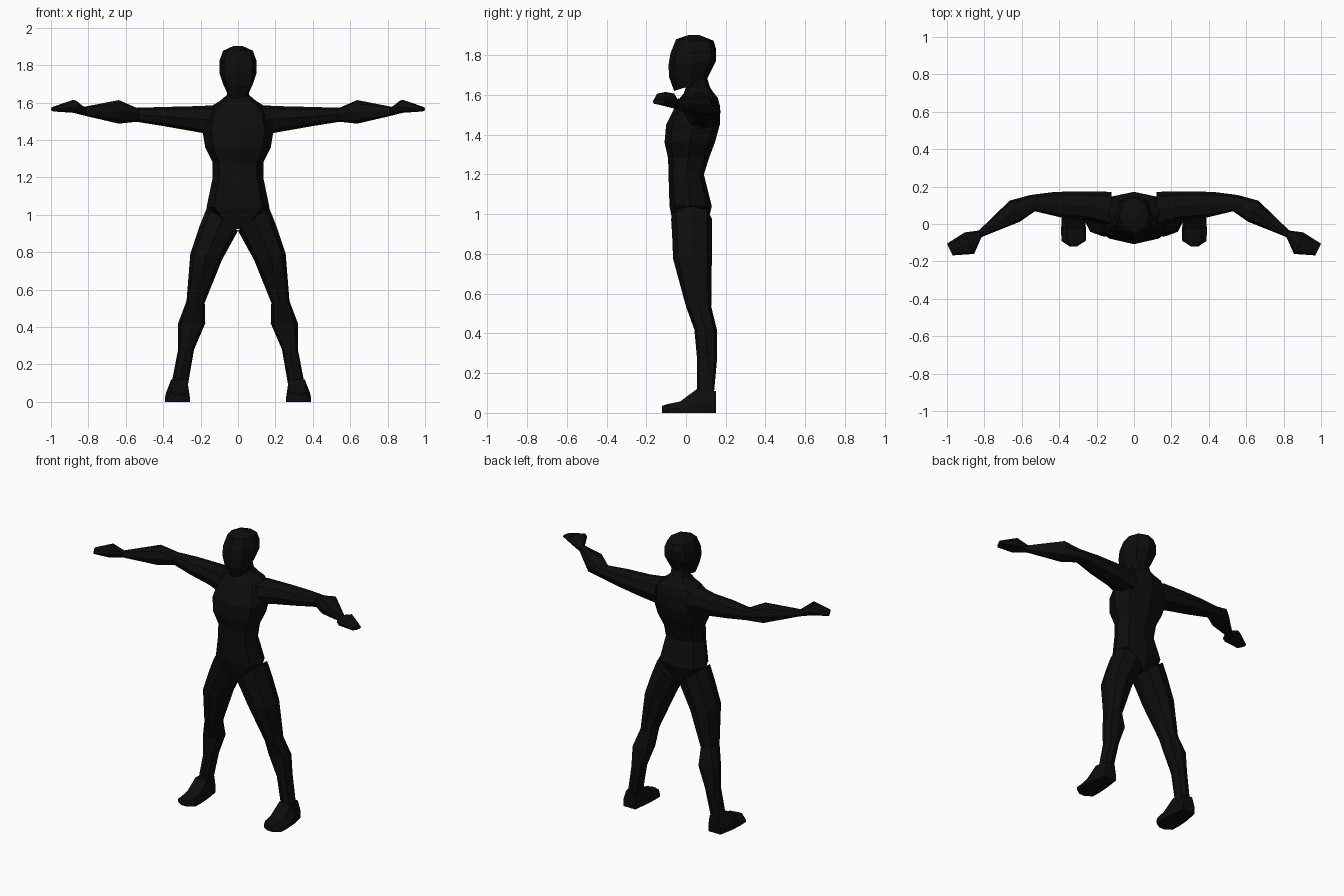
import bpy
import bmesh
from mathutils import Vector

black = bpy.data.materials.new("matte black")
black.diffuse_color = (0.004, 0.004, 0.004, 1)

D = 0.76  # how far the corners of a cross-section reach
OCTAGON = [(1, 0), (D, D), (0, 1), (-D, D), (-1, 0), (-D, -D), (0, -1), (D, -D)]


def ring(a, b, half):
    """Eight-sided section between opposite points a and b, with a half-width vector."""
    a, b, half = Vector(a), Vector(b), Vector(half)
    mid, arm = (a + b) / 2, (a - b) / 2
    return [mid + arm * u + half * v for u, v in OCTAGON]


def loft(name, rings, mirrored=False):
    """Closed flat-shaded skin over successive sections."""
    bm = bmesh.new()
    loops = [[bm.verts.new(p) for p in r] for r in rings]
    for low, high in zip(loops, loops[1:]):
        n = len(low)
        for i in range(n):
            j = (i + 1) % n
            bm.faces.new((low[i], low[j], high[j], high[i]))
    bm.faces.new(loops[0])
    bm.faces.new(loops[-1])
    bmesh.ops.recalc_face_normals(bm, faces=bm.faces)
    mesh = bpy.data.meshes.new(name)
    bm.to_mesh(mesh)
    bm.free()
    mesh.materials.append(black)
    obj = bpy.data.objects.new(name, mesh)
    bpy.context.collection.objects.link(obj)
    if mirrored:
        obj.modifiers.new("other side", 'MIRROR')
    return obj


# Torso and neck: height, half width, front y, back y
torso = [(0.925, 0.05, -0.06, 0.10), (1.04, 0.168, -0.083, 0.13),
         (1.20, 0.135, -0.088, 0.09), (1.28, 0.135, -0.09, 0.115),
         (1.36, 0.175, -0.108, 0.145), (1.45, 0.19, -0.10, 0.17),
         (1.54, 0.17, -0.055, 0.172), (1.585, 0.135, -0.03, 0.16),
         (1.61, 0.095, -0.01, 0.14), (1.64, 0.06, 0.0, 0.12),
         (1.69, 0.055, 0.0, 0.105)]
loft("torso", [ring((0, f, z), (0, b, z), (w, 0, 0)) for z, w, f, b in torso])

# Head: half width, front y and z, back y and z
head = [(0.055, -0.06, 1.62, 0.10, 1.67), (0.08, -0.085, 1.69, 0.12, 1.71),
        (0.10, -0.088, 1.75, 0.15, 1.77), (0.10, -0.078, 1.81, 0.152, 1.83),
        (0.08, -0.05, 1.88, 0.138, 1.873), (0.025, 0.015, 1.902, 0.065, 1.902)]
loft("head", [ring((0, f, zf), (0, b, zb), (w, 0, 0)) for w, f, zf, b, zb in head])

# Arm and hand: front x and y, back x and y, bottom z, top z
arm = [(0.12, -0.02, 0.12, 0.172, 1.425, 1.585), (0.24, 0.02, 0.25, 0.174, 1.447, 1.58),
       (0.39, 0.035, 0.42, 0.172, 1.475, 1.576), (0.53, 0.068, 0.555, 0.155, 1.497, 1.572),
       (0.61, 0.012, 0.665, 0.125, 1.487, 1.613), (0.815, -0.07, 0.83, -0.035, 1.53, 1.577),
       (0.855, -0.16, 0.905, -0.045, 1.545, 1.615), (0.97, -0.168, 1.0, -0.105, 1.552, 1.578)]
loft("arm", [ring((xf, yf, (b + t) / 2), (xb, yb, (b + t) / 2), (0, 0, (t - b) / 2))
             for xf, yf, xb, yb, b, t in arm], True)

# Leg: outer x and z, inner x and z, front y, back y
leg = [(0.165, 1.04, 0.0, 0.915, -0.075, 0.13), (0.205, 0.94, 0.03, 0.86, -0.07, 0.13),
       (0.255, 0.79, 0.085, 0.76, -0.065, 0.13), (0.275, 0.54, 0.178, 0.53, 0.0, 0.127),
       (0.32, 0.42, 0.175, 0.42, 0.042, 0.155), (0.32, 0.28, 0.235, 0.28, 0.055, 0.157),
       (0.357, 0.09, 0.268, 0.09, 0.055, 0.14), (0.357, 0.04, 0.268, 0.04, 0.055, 0.14)]
loft("leg", [ring((xo, (f + b) / 2, zo), (xi, (f + b) / 2, zi), (0, (b - f) / 2, 0))
             for xo, zo, xi, zi, f, b in leg], True)

# Foot: y, inner x, outer x, height, from heel to toe
foot = [(0.152, 0.275, 0.365, 0.11), (0.055, 0.262, 0.385, 0.12), (-0.03, 0.257, 0.39, 0.057),
        (-0.09, 0.258, 0.388, 0.045), (-0.12, 0.305, 0.345, 0.035)]
loft("foot", [[Vector(p) for p in ((x0, y, 0), (x1, y, 0), (x1, y, h * 0.4),
                                   (x1 - 0.03 * (x1 - x0) / 0.13, y, h),
                                   (x0 + 0.01, y, h), (x0, y, h * 0.4))]
              for y, x0, x1, h in foot], True)
